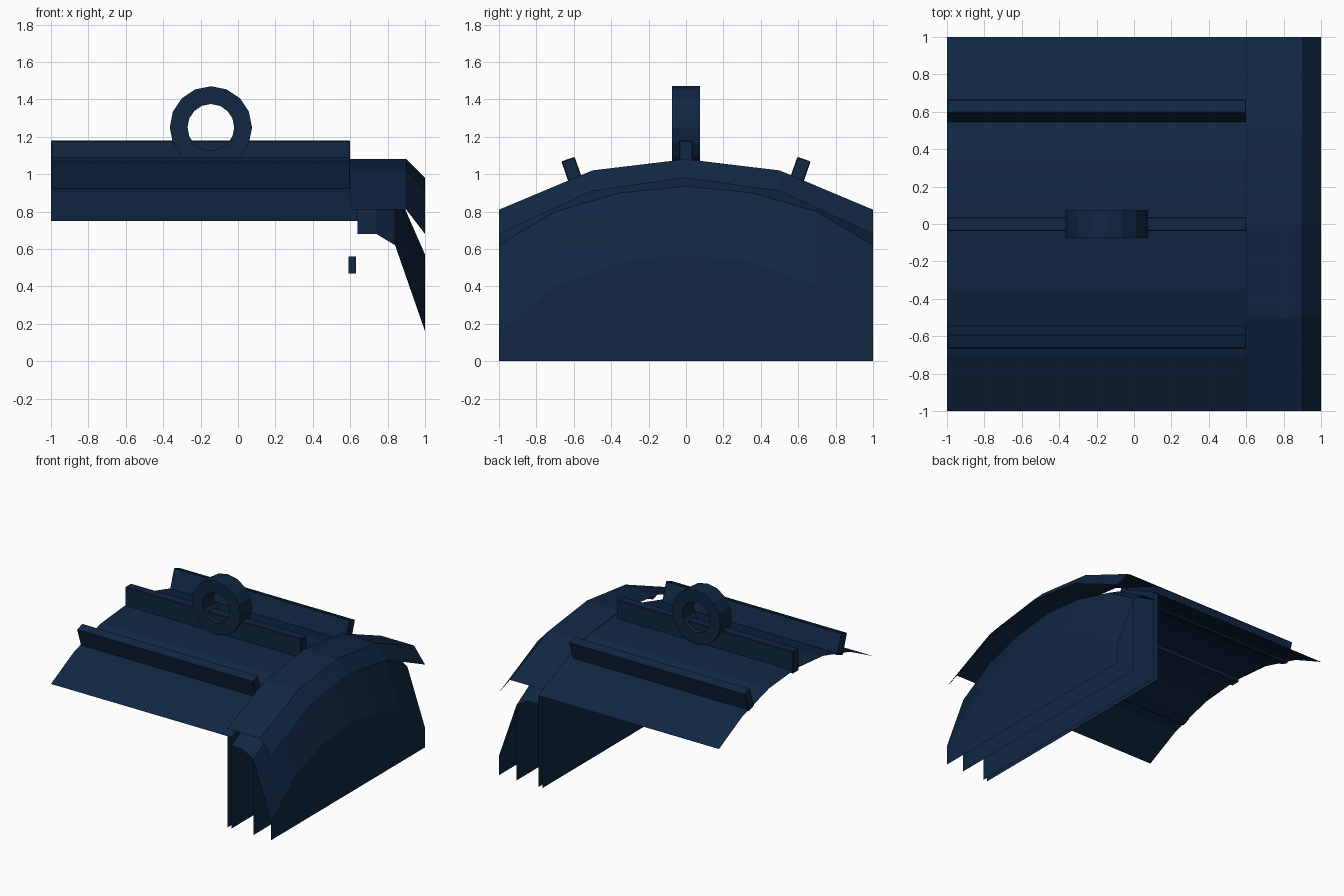
import bpy, bmesh, math
from mathutils import Matrix

if "Cube" in bpy.data.objects:
    bpy.data.objects.remove(bpy.data.objects["Cube"])

navy = bpy.data.materials.new("dark navy")
navy.diffuse_color = (0.005, 0.02, 0.055, 1)
navy.use_nodes = True
navy.node_tree.nodes["Principled BSDF"].inputs["Base Color"].default_value = navy.diffuse_color


def finish(name, bm):
    me = bpy.data.meshes.new(name)
    bm.to_mesh(me)
    bm.free()
    me.materials.append(navy)
    ob = bpy.data.objects.new(name, me)
    bpy.context.collection.objects.link(ob)
    return ob


def sheet(name, rows):
    """Thin sheet lofted through rows of points, each row running along y."""
    bm = bmesh.new()
    grid = [[bm.verts.new(p) for p in r] for r in rows]
    for a, b in zip(grid, grid[1:]):
        for j in range(len(a) - 1):
            bm.faces.new((a[j], b[j], b[j + 1], a[j + 1]))
    return finish(name, bm)


def mirror(half):
    return [(-y, z) for y, z in reversed(half[1:])] + half


def row(x, curve, dz=0.0):
    return [(x, y, z + dz) for y, z in curve]


def flat(x, curve, z=0.0):
    return [(x, y, z) for y, _ in curve]


def box(name, size, matrix, bevel=0.0):
    bm = bmesh.new()
    bmesh.ops.create_cube(bm, size=1, matrix=matrix @ Matrix.Diagonal((*size, 1)))
    if bevel:
        bmesh.ops.bevel(bm, geom=bm.edges[:], offset=bevel, segments=1, affect='EDGES')
    return finish(name, bm)


# Arched cross-sections (y, z)
roof_arc = mirror([(0, 1.03), (0.35, 1.0), (0.7, 0.9), (1, 0.75)])
flange_arc = mirror([(0, 0.985), (0.35, 0.955), (0.7, 0.85), (1, 0.68)])
panel_arc = mirror([(0, 0.935), (0.35, 0.9), (0.7, 0.8), (1, 0.62)])
low_arc = mirror([(0, 0.57), (0.35, 0.53), (0.7, 0.4), (1, 0.16)])
hood_arc = mirror([(0, 1.08), (0.5, 1.02), (1, 0.81)])
hood_lip = mirror([(0, 0.98), (0.5, 0.91), (1, 0.68)])

# Roof and raised hood with its drooping lip
sheet("roof", [row(-1, roof_arc), row(0.64, roof_arc)])
sheet("hood", [row(0.6, hood_arc), row(0.9, hood_arc), row(1, hood_lip)])

# Front panel: flange, slope and vertical skirt
sheet("front_panel", [row(0.64, flange_arc), row(0.74, flange_arc),
                      row(0.84, panel_arc), row(1, low_arc), flat(1, low_arc)])

# Vertical plates behind the front panel
for name, x, arc in (("middle_plate", 0.84, panel_arc),
                     ("inner_plate", 0.64, roof_arc),
                     ("back_plate", 0.605, roof_arc)):
    sheet(name, [row(x, arc), flat(x, arc)])

# Small block on the back plate
box("plate_block", (0.04, 0.1, 0.09), Matrix.Translation((0.61, 0, 0.515)))

# Roof ribs: one upright in the centre, two tilted outward
box("center_rib", (1.6, 0.075, 0.18), Matrix.Translation((-0.2, 0, 1.09)), 0.005)
for s, name in ((-1, "near_rib"), (1, "far_rib")):
    m = Matrix.Translation((-0.2, s * 0.603, 1.0)) @ Matrix.Rotation(-s * math.radians(19), 4, 'X')
    box(name, (1.6, 0.075, 0.17), m, 0.005)

# Lifting ring
bm = bmesh.new()
n = 16
loops = []
for r, y in ((0.22, -0.075), (0.22, 0.075), (0.125, 0.075), (0.125, -0.075)):
    loops.append([bm.verts.new((-0.145 + r * math.cos(2 * math.pi * k / n), y,
                                1.25 + r * math.sin(2 * math.pi * k / n))) for k in range(n)])
for i in range(4):
    a, b = loops[i], loops[(i + 1) % 4]
    for k in range(n):
        bm.faces.new((a[k], a[(k + 1) % n], b[(k + 1) % n], b[k]))
bmesh.ops.recalc_face_normals(bm, faces=bm.faces[:])
finish("lifting_ring", bm)
